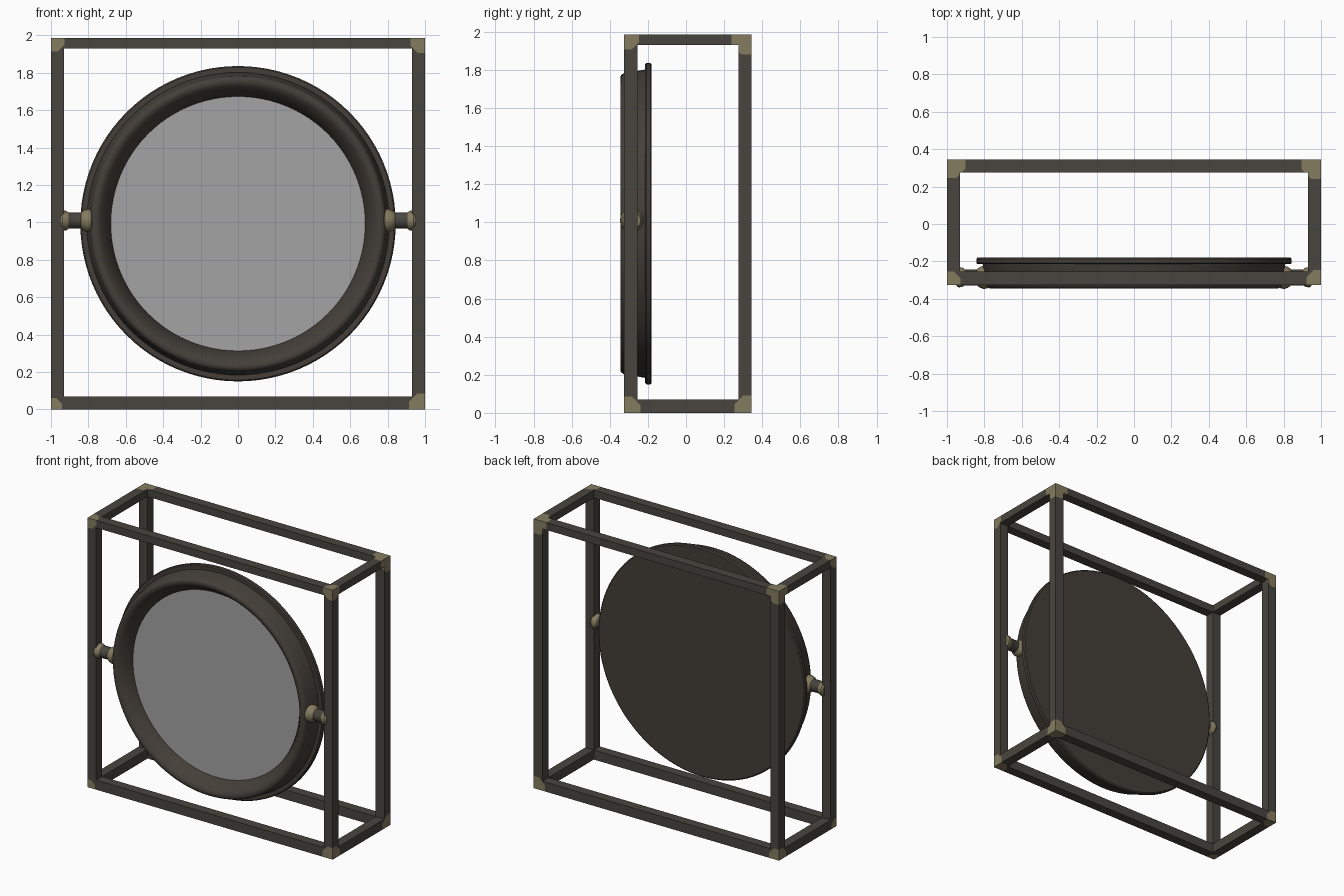
import bpy, bmesh, math
from mathutils import Vector, Matrix

if "Cube" in bpy.data.objects:
    bpy.data.objects.remove(bpy.data.objects["Cube"])


def material(name, col):
    m = bpy.data.materials.new(name)
    m.diffuse_color = (*col, 1)
    m.use_nodes = True
    m.node_tree.nodes["Principled BSDF"].inputs["Base Color"].default_value = m.diffuse_color
    return m


IRON = material("dark iron", (0.066, 0.060, 0.049))
RIM = material("dark bronze rim", (0.058, 0.049, 0.040))
BRASS = material("worn brass", (0.235, 0.200, 0.115))
GLASS = material("mirror grey", (0.37, 0.37, 0.37))


def finish(name, bm, mats, smooth=False):
    me = bpy.data.meshes.new(name)
    bm.to_mesh(me)
    bm.free()
    ob = bpy.data.objects.new(name, me)
    bpy.context.collection.objects.link(ob)
    for m in mats:
        me.materials.append(m)
    if smooth:
        bpy.ops.object.select_all(action='DESELECT')
        ob.select_set(True)
        bpy.context.view_layer.objects.active = ob
        bpy.ops.object.shade_smooth_by_angle(angle=math.radians(35))
    return ob


def box(bm, lo, hi):
    lo, hi = Vector(lo), Vector(hi)
    size = hi - lo
    mat = Matrix.Translation((lo + hi) / 2) @ Matrix.Diagonal((*size, 1))
    bmesh.ops.create_cube(bm, size=1, matrix=mat)


def lathe(name, profile, centre, axis, mats, bands=None, steps=96):
    """Spin (radius, position along axis) points round an x or y axis."""
    bm = bmesh.new()
    rings = []
    for r, h in profile:
        ring = []
        for i in range(steps if r > 0 else 1):
            a = 2 * math.pi * i / steps
            u, v = r * math.cos(a), r * math.sin(a)
            p = (u, h, v) if axis == 'Y' else (h, u, v)
            ring.append(bm.verts.new(Vector(p) + Vector(centre)))
        rings.append(ring)
    for k in range(len(rings) - 1):
        a, b = rings[k], rings[k + 1]
        for i in range(steps):
            j = (i + 1) % steps
            if len(a) == 1:
                f = bm.faces.new((a[0], b[i], b[j]))
            elif len(b) == 1:
                f = bm.faces.new((a[i], a[j], b[0]))
            else:
                f = bm.faces.new((a[i], a[j], b[j], b[i]))
            f.material_index = bands[k] if bands else 0
    bmesh.ops.recalc_face_normals(bm, faces=bm.faces)
    return finish(name, bm, mats, True)


# Open box frame of square bars
LO, HI = Vector((-1, -0.325, 0)), Vector((1, 0.345, 1.985))
T, TOP = 0.07, 0.055
bm = bmesh.new()
for x in (LO.x, HI.x - T):
    for y in (LO.y, HI.y - T):
        box(bm, (x, y, 0), (x + T, y + T, HI.z))
for z, h in ((0, T), (HI.z - TOP, TOP)):
    for y in (LO.y, HI.y - T):
        box(bm, (LO.x + T, y, z), (HI.x - T, y + T, z + h))
    for x in (LO.x, HI.x - T):
        box(bm, (x, LO.y + T, z), (x + T, HI.y - T, z + h))

# Worn brass corners: cut a chamfered cap at each corner (x, y, z sides, size)
caps = [(-1, -1, -1, 0.06), (1, -1, -1, 0.085), (-1, 1, -1, 0.08), (1, 1, -1, 0.09),
        (-1, -1, 1, 0.072), (1, -1, 1, 0.078), (-1, 1, 1, 0.10), (1, 1, 1, 0.105)]


def corner_planes(sx, sy, sz, s):
    c = Vector((HI.x if sx > 0 else LO.x, HI.y if sy > 0 else LO.y, HI.z if sz > 0 else LO.z))
    inward = Vector((-sx, -sy, -sz))
    planes = [(c + inward * (s * 0.5), inward.normalized())]
    for i in range(3):
        n = Vector((0, 0, 0))
        n[i] = inward[i]
        planes.append((c + n * s, n))
    return planes


for cap in caps:
    for co, no in corner_planes(*cap):
        bmesh.ops.bisect_plane(bm, geom=bm.verts[:] + bm.edges[:] + bm.faces[:],
                               dist=1e-5, plane_co=co, plane_no=no)
for f in bm.faces:
    m = f.calc_center_median()
    if any(all((m - co).dot(no) < 1e-5 for co, no in corner_planes(*cap)) for cap in caps):
        f.material_index = 1
finish("box_frame", bm, [IRON, BRASS])

# Round mirror: moulded rim with a flat back, and the glass set into it
C = (0, 0, 0.993)
rim = [(0, -0.18), (0.835, -0.18), (0.843, -0.186), (0.843, -0.208), (0.836, -0.215),
       (0.809, -0.215), (0.790, -0.325), (0.783, -0.338), (0.770, -0.345),
       (0.752, -0.343), (0.735, -0.332), (0.715, -0.305), (0.68, -0.255), (0.68, -0.24)]
lathe("mirror_rim", rim, C, 'Y', [RIM])
lathe("mirror_glass", [(0, -0.252), (0.681, -0.252), (0.681, -0.24), (0, -0.24)], C, 'Y', [GLASS])

# Pivot spools between the rim and the front posts
spool = [(0, 0.765), (0.045, 0.768), (0.06, 0.785), (0.062, 0.805), (0.055, 0.825),
         (0.043, 0.84), (0.043, 0.905), (0.052, 0.918), (0.054, 0.938), (0.046, 0.95), (0, 0.952)]
bands = [1, 1, 1, 1, 1, 0, 1, 1, 1, 1]
for side, s in (("left", -1), ("right", 1)):
    lathe(side + "_pivot", [(r, s * h) for r, h in spool], (0, -0.285, 1.01), 'X',
          [IRON, BRASS], bands, 24)
